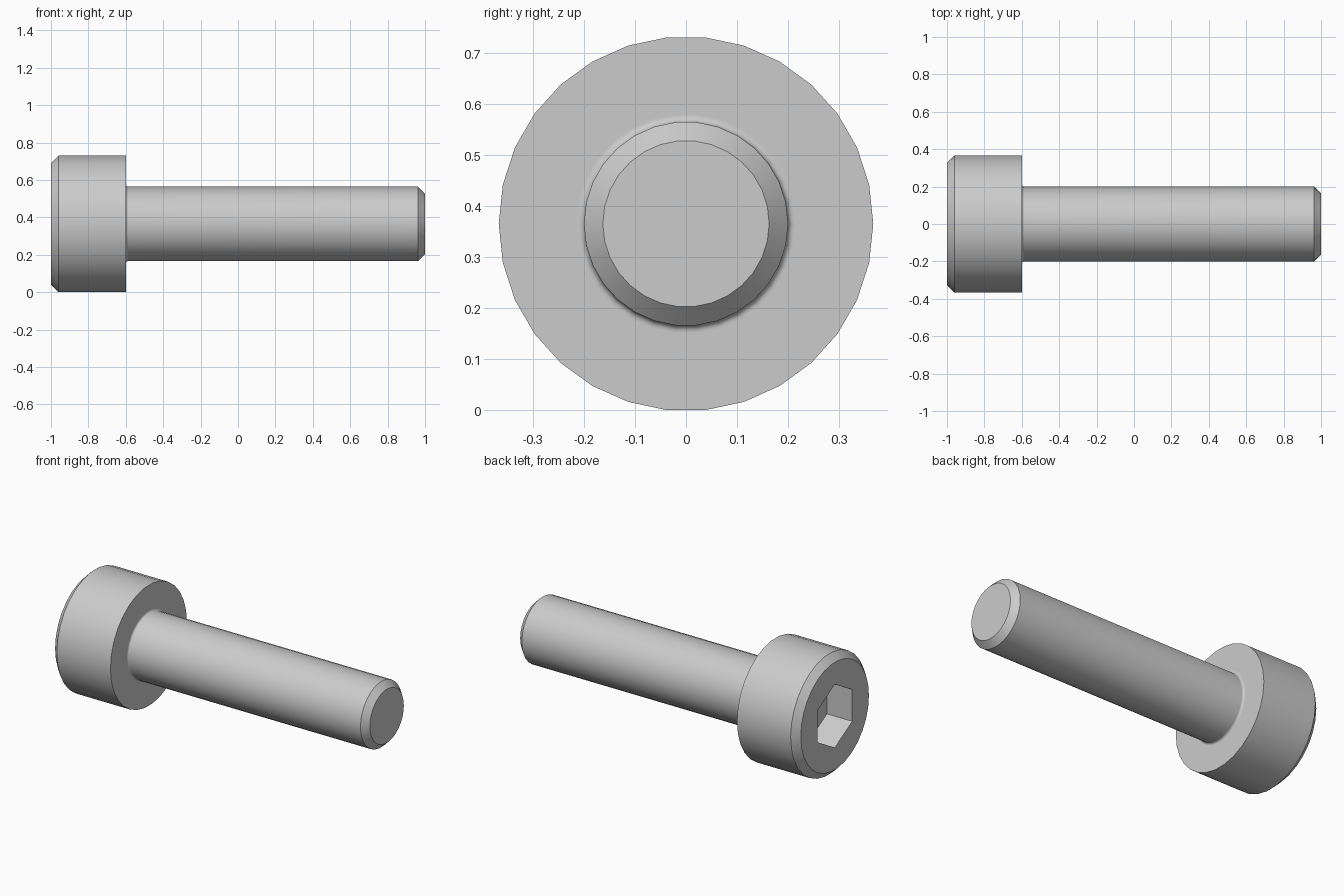
import bpy, bmesh, math
from mathutils import Vector

if "Cube" in bpy.data.objects:
    bpy.data.objects.remove(bpy.data.objects["Cube"])

SIDES = 30
HEAD_R, SHAFT_R, HEX_R = 0.367, 0.2, 0.1925
CENTRE_Z = HEAD_R * math.cos(math.pi / SIDES)
FILLET = 0.0133
SOCKET_DEPTH = 0.17

steel = bpy.data.materials.new("steel_grey")
steel.diffuse_color = (0.6, 0.6, 0.6, 1)
steel.use_nodes = True
steel.node_tree.nodes["Principled BSDF"].inputs["Base Color"].default_value = steel.diffuse_color

bm = bmesh.new()


def ring(x, r, n, start=0.0):
    """Ring of vertices around the screw axis."""
    return [bm.verts.new((x, r * math.cos(start + 2 * math.pi * i / n),
                          CENTRE_Z + r * math.sin(start + 2 * math.pi * i / n)))
            for i in range(n)]


def skin(a, b):
    """Band of quads between two rings."""
    n = len(a)
    for i in range(n):
        j = (i + 1) % n
        bm.faces.new((a[i], a[j], b[j], b[i]))


def loop_edges(loop):
    return [bm.edges.get((loop[i - 1], loop[i])) for i in range(len(loop))]


# Lathe profile (x, radius): chamfered head, fillet under the head, chamfered shaft
profile = [(-1.0, 0.327), (-0.96, HEAD_R), (-0.6, HEAD_R), (-0.6, SHAFT_R + FILLET + 0.003)]
for k in range(7):
    a = math.pi / 2 * k / 6
    profile.append((-0.6 + FILLET * (1 - math.cos(a)),
                    SHAFT_R + FILLET * (1 - math.sin(a))))
profile += [(0.963, SHAFT_R), (1.0, 0.163)]

rings = [ring(x, r, SIDES) for x, r in profile]
for a, b in zip(rings, rings[1:]):
    skin(a, b)
bm.faces.new(rings[-1])

# Hexagonal socket: walls, floor, and the head face around it
mouth = ring(-1.0, HEX_R, 6, math.pi / 2)
floor = ring(-1.0 + SOCKET_DEPTH, HEX_R, 6, math.pi / 2)
skin(mouth, floor)
bm.faces.new(floor)
bmesh.ops.triangle_fill(bm, use_beauty=True, normal=Vector((-1, 0, 0)),
                        edges=loop_edges(rings[0]) + loop_edges(mouth))
bmesh.ops.recalc_face_normals(bm, faces=bm.faces)

mesh = bpy.data.meshes.new("socket_screw")
bm.to_mesh(mesh)
bm.free()
mesh.materials.append(steel)
screw = bpy.data.objects.new("socket_screw", mesh)
bpy.context.collection.objects.link(screw)

# Smooth round surfaces, crisp chamfers and socket
bpy.context.view_layer.objects.active = screw
screw.select_set(True)
bpy.ops.object.shade_smooth_by_angle(angle=math.radians(30))
